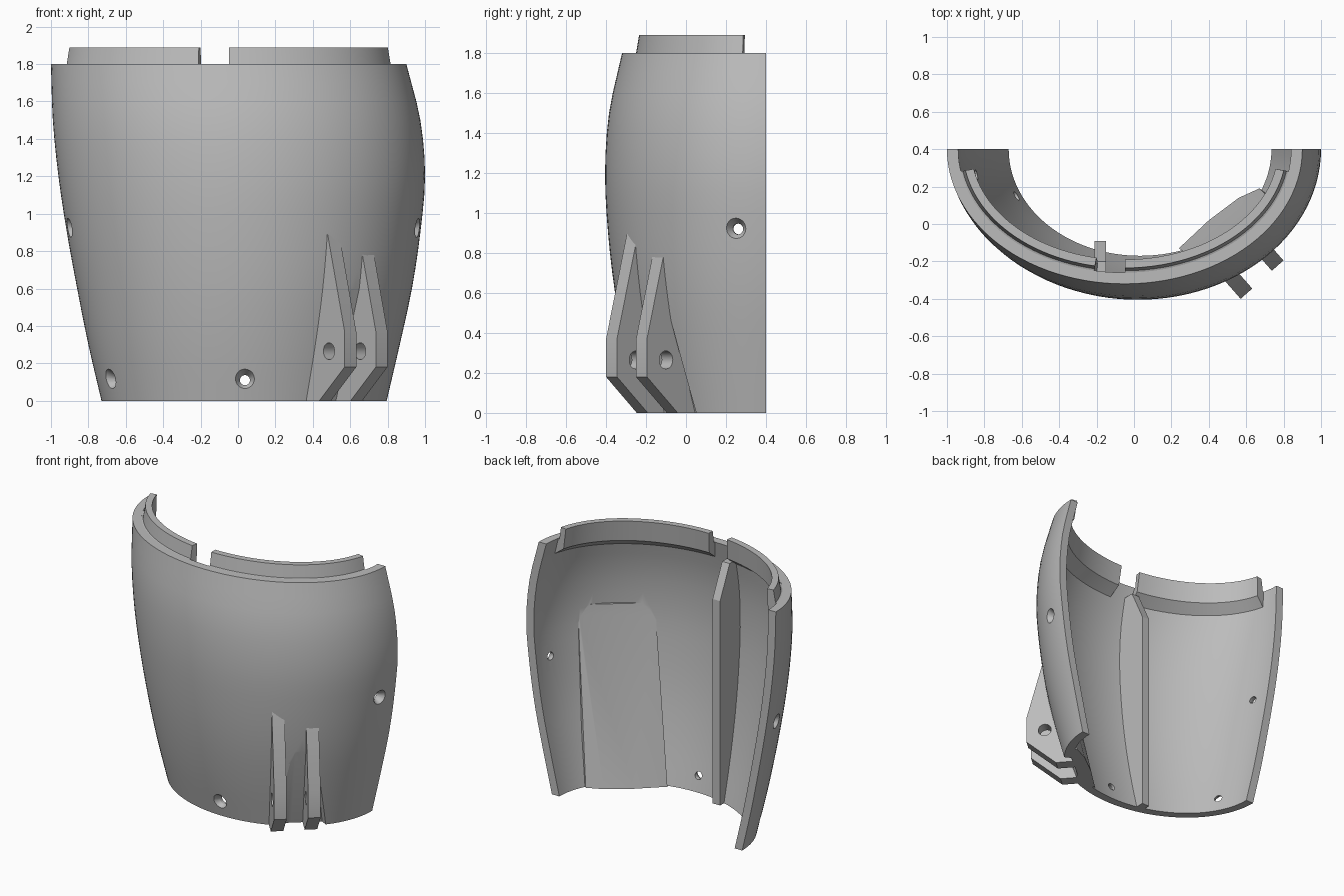
import bpy, bmesh, math
from mathutils import Vector

if "Cube" in bpy.data.objects:
    bpy.data.objects.remove(bpy.data.objects["Cube"], do_unlink=True)

grey = bpy.data.materials.new("plain grey")
grey.use_nodes = True
COLOR = (0.5, 0.5, 0.5, 1)
grey.diffuse_color = COLOR
grey.node_tree.nodes["Principled BSDF"].inputs["Base Color"].default_value = COLOR

# Outline of the shell, every 0.3 in height: right edge, left edge, front depth
STEP, BACK, TOP, WALL = 0.3, 0.4, 1.8, 0.06
LOW_X = [-0.73, -0.80, -0.86, -0.915, -0.96, -0.99, -1.0]
HIGH_X = [0.795, 0.865, 0.93, 0.975, 1.0, 0.975, 0.90]
FRONT_Y = [-0.23, -0.30, -0.355, -0.39, -0.405, -0.385, -0.32]


def smooth_value(row, z):
    """Smooth interpolation through evenly spaced values."""
    i = min(max(int(z / STEP), 0), len(row) - 2)
    t = z / STEP - i
    b, c = row[i], row[i + 1]
    a = row[i - 1] if i else 2 * b - c
    d = row[i + 2] if i + 2 < len(row) else 2 * c - b
    return b + t * (c - a + t * (2 * a - 5 * b + 4 * c - d + t * (3 * (b - c) + d - a))) / 2


def wall(angle, z, inset=0.0):
    """Point on the half-elliptic wall, moved inwards by inset."""
    h = min(z, TOP)
    lo, hi = smooth_value(LOW_X, h), smooth_value(HIGH_X, h)
    depth = BACK - smooth_value(FRONT_Y, h)
    return Vector(((lo + hi) / 2 + ((hi - lo) / 2 - inset) * math.cos(angle),
                   BACK - (depth - inset) * math.sin(angle), z))


def finish(bm, name):
    bmesh.ops.recalc_face_normals(bm, faces=bm.faces)
    mesh = bpy.data.meshes.new(name)
    bm.to_mesh(mesh)
    bm.free()
    mesh.materials.append(grey)
    ob = bpy.data.objects.new(name, mesh)
    bpy.context.collection.objects.link(ob)
    return ob


def sweep(name, section, start, end, steps):
    """Sweep a closed (inset, z) section along the wall."""
    bm = bmesh.new()
    rings = []
    for k in range(steps + 1):
        angle = start + (end - start) * k / steps
        rings.append([bm.verts.new(wall(angle, z, o)) for o, z in section])
    n = len(section)
    for r, s in zip(rings, rings[1:]):
        for i in range(n):
            bm.faces.new((r[i], r[(i + 1) % n], s[(i + 1) % n], s[i]))
    bm.faces.new(rings[0])
    bm.faces.new(rings[-1])
    return finish(bm, name)


def plate(name, outline, offset):
    """Prism: outline points, extruded along offset."""
    bm = bmesh.new()
    a = [bm.verts.new(p) for p in outline]
    b = [bm.verts.new(Vector(p) + offset) for p in outline]
    n = len(a)
    for i in range(n):
        bm.faces.new((a[i], a[(i + 1) % n], b[(i + 1) % n], b[i]))
    bm.faces.new(a)
    bm.faces.new(b)
    return finish(bm, name)


def hull(name, points):
    bm = bmesh.new()
    for p in points:
        bm.verts.new(p)
    res = bmesh.ops.convex_hull(bm, input=bm.verts)
    spare = [v for v in res["geom_interior"] if isinstance(v, bmesh.types.BMVert)]
    bmesh.ops.delete(bm, geom=spare, context="VERTS")
    return finish(bm, name)


def pin(center, axis, r1, r2, length):
    """Round cutter along an axis."""
    bm = bmesh.new()
    bmesh.ops.create_cone(bm, cap_ends=True, segments=24, radius1=r1, radius2=r2, depth=length)
    ob = finish(bm, "hole_cutter")
    ob.matrix_world = Vector(axis).to_track_quat("Z", "Y").to_matrix().to_4x4()
    ob.location = center
    return ob


def combine(ob, other, operation):
    """Apply a boolean and drop the helper."""
    other.hide_render = True
    mod = ob.modifiers.new("cut", "BOOLEAN")
    mod.operation, mod.object, mod.solver = operation, other, "EXACT"
    bpy.context.view_layer.update()
    graph = bpy.context.evaluated_depsgraph_get()
    mesh = bpy.data.meshes.new_from_object(ob.evaluated_get(graph))
    ob.modifiers.clear()
    ob.data = mesh
    bpy.data.objects.remove(other, do_unlink=True)


# Main half shell
levels = [TOP * i / 18 for i in range(19)]
section = [(0, z) for z in levels] + [(WALL, z) for z in reversed(levels)]
shell = sweep("shell", section, 0, math.pi, 56)

# Thickened inside behind the brackets
inner = [(0.24, -0.13), (0.40, 0.02), (0.56, 0.14), (0.67, 0.19)]
boss = [Vector((x, y, 0)) for x, y in inner]
boss += [wall(a, 0, 0.03) for a in (0.4, 0.6, 0.8, 1.0, 1.2)]
boss += [wall(a, 1.22, 0.04) for a in (0.5, 0.7, 0.9, 1.1)]
combine(shell, hull("boss", boss), "UNION")

# Pocket in the outside, between the brackets
floor = [(0.38, -0.16), (0.45, -0.06), (0.62, 0.08), (0.68, 0.05), (0.8, -0.2), (0.5, -0.35)]
pocket = [Vector((x, y, -0.02)) for x, y in floor]
pocket += [wall(a, 0.65, -0.01) for a in (0.75, 0.9)]
combine(shell, hull("pocket", pocket), "DIFFERENCE")

# Countersunk screw holes
for angle, z in ((0.19, 0.92), (math.pi - 0.19, 0.92), (1.565, 0.11), (2.70, 0.11)):
    p = wall(angle, z)
    e = 0.01
    along = wall(angle + e, z) - wall(angle - e, z)
    out = Vector((-along.y, along.x, 0)).normalized()
    if out.dot(p - Vector((0, BACK, z))) < 0:
        out = -out
    combine(shell, pin(p, out, 0.027, 0.027, 0.4), "DIFFERENCE")
    combine(shell, pin(p, out, 0.027, 0.075, 0.08), "DIFFERENCE")

# Locating lip in two arcs
lip = [(0.04, 1.66), (0.04, 1.79), (0.07, TOP), (0.085, 1.89), (0.13, 1.89), (0.125, 1.74)]
lips = [sweep("lip_left", lip, 0.18, 1.57, 24),
        sweep("lip_right", lip, 1.756, math.pi - 0.18, 24)]

# Upright inner rib, following the wall at its root
rib_x, rib_w = -0.21, 0.06
root = [wall(1.79, TOP * k / 20, 0.03) for k in range(20)]
rib_pts = [(rib_x, p.y, p.z) for p in root]
rib_pts += [(rib_x, -0.2, 1.71), (rib_x, -0.09, 1.48), (rib_x, -0.09, 0)]
rib = plate("inner_rib", rib_pts, Vector((rib_w, 0, 0)))

# Two hinge brackets with a cross hole
out, side = Vector((0.66, -0.75, 0)), Vector((0.75, 0.66, 0))
profile = [(0, 0.18), (0, 0.37), (-0.14, 0.9), (-0.175, 0.9),
           (-0.23, 0.45), (-0.33, 0), (-0.205, 0)]
brackets = []
for name, tip in (("bracket_inner", Vector((0.57, -0.40, 0))),
                  ("bracket_outer", Vector((0.737, -0.25, 0)))):
    pts = [tip + out * s + Vector((0, 0, z)) for s, z in profile]
    ob = plate(name, pts, side * 0.083)
    hole = tip + out * -0.127 + Vector((0, 0, 0.265))
    combine(ob, pin(hole, side, 0.045, 0.045, 0.3), "DIFFERENCE")
    brackets.append(ob)

# Smooth shading with crisp edges
bpy.ops.object.select_all(action="DESELECT")
for ob in [shell, rib] + lips + brackets:
    ob.select_set(True)
    bpy.context.view_layer.objects.active = ob
bpy.ops.object.shade_smooth_by_angle(angle=math.radians(25))
